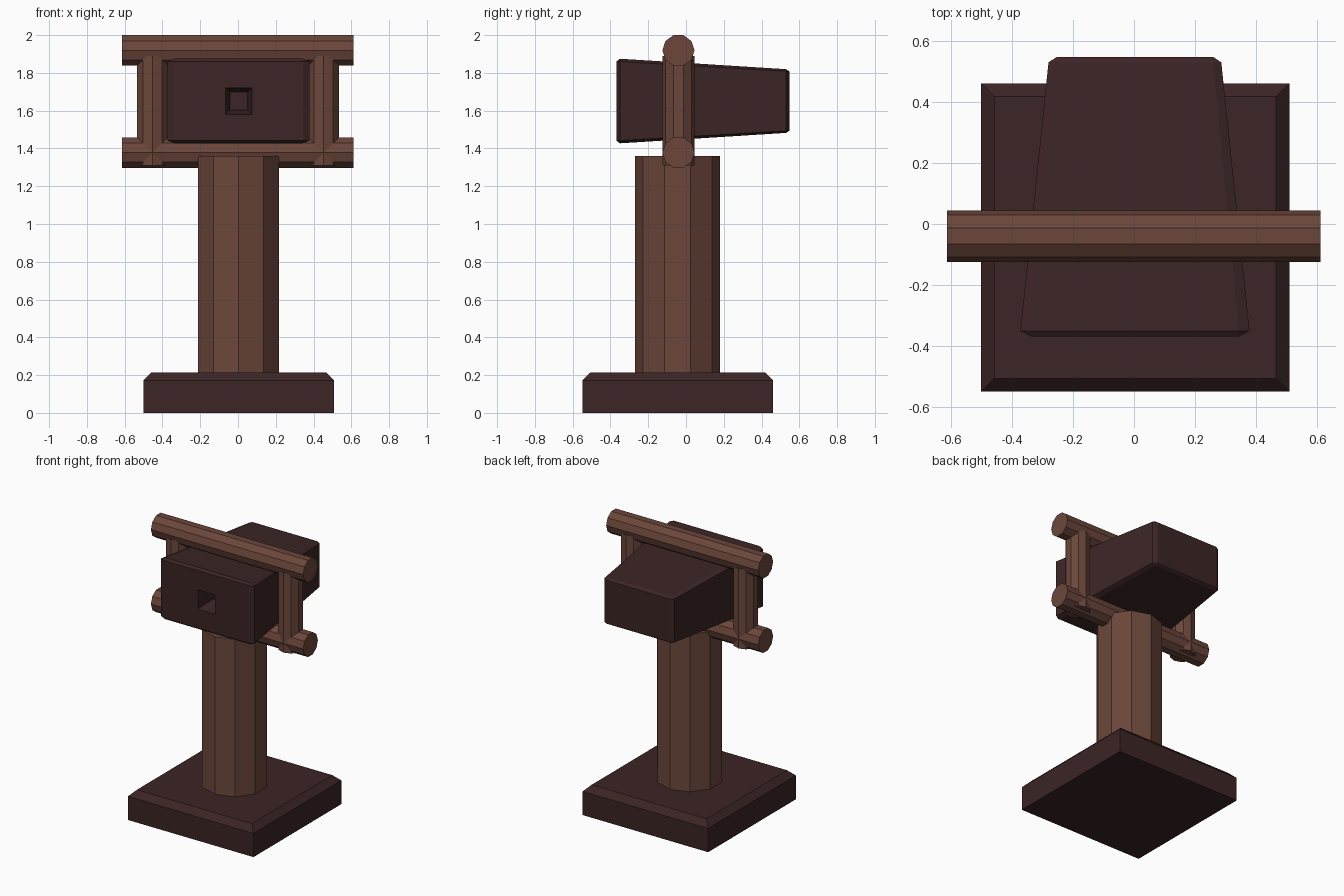
import bpy, bmesh, math
from mathutils import Matrix, Vector

if "Cube" in bpy.data.objects:
    bpy.data.objects.remove(bpy.data.objects["Cube"])


def material(name, rgb):
    m = bpy.data.materials.new(name)
    m.diffuse_color = (*rgb, 1)
    m.use_nodes = True
    m.node_tree.nodes["Principled BSDF"].inputs["Base Color"].default_value = m.diffuse_color
    return m


dark = material("dark_wood", (0.045, 0.018, 0.018))
brown = material("brown_wood", (0.147, 0.062, 0.043))


def finish(name, bm, mat):
    bmesh.ops.recalc_face_normals(bm, faces=bm.faces[:])
    me = bpy.data.meshes.new(name)
    bm.to_mesh(me)
    bm.free()
    me.materials.append(mat)
    ob = bpy.data.objects.new(name, me)
    bpy.context.collection.objects.link(ob)
    return ob


def pole(name, radius, start, end):
    """Ten-sided pole between two points, with a corner facing -y."""
    start, end = Vector(start), Vector(end)
    axis = (end - start).normalized()
    u = Vector((0, 1, 0))
    v = axis.cross(u)
    bm = bmesh.new()
    rings = []
    for p in (start, end):
        rings.append([bm.verts.new(p + radius * (u * math.cos(a) + v * math.sin(a)))
                      for a in (math.tau * i / 10 for i in range(10))])
    for i in range(10):
        j = (i + 1) % 10
        bm.faces.new((rings[0][i], rings[0][j], rings[1][j], rings[1][i]))
    bm.faces.new(rings[0])
    bm.faces.new(rings[1])
    return finish(name, bm, brown)


# Base slab with chamfered top edges
bm = bmesh.new()
bmesh.ops.create_cube(bm, size=1, matrix=Matrix.Translation((0.004, -0.044, 0.1075))
                      @ Matrix.Diagonal((1.01, 1.01, 0.215, 1)))
top_edges = [e for e in bm.edges if all(v.co.z > 0.1 for v in e.verts)]
bmesh.ops.bevel(bm, geom=top_edges, offset=0.043, segments=1, affect='EDGES')
finish("base", bm, dark)

# Central post
pole("post", 0.225, (0.003, -0.045, 0.2), (0.003, -0.045, 1.36))

# Frame: two crossbars and two uprights
for name, z in (("lower_crossbar", 1.378), ("upper_crossbar", 1.919)):
    pole(name, 0.085, (-0.613, -0.04, z), (0.611, -0.04, z))
for name, x in (("left_upright", -0.453), ("right_upright", 0.453)):
    pole(name, 0.085, (x, -0.04, 1.31), (x, -0.04, 1.89))

# Tapered head: bevel a squeezed box, then stretch and taper it
bm = bmesh.new()
bmesh.ops.create_cube(bm, size=1, matrix=Matrix.Diagonal((0.324, 0.76, 0.45, 1)))
bmesh.ops.bevel(bm, geom=bm.edges[:], offset=0.015, segments=1, affect='EDGES')
for v in bm.verts:
    t = v.co.y / 0.76 + 0.5
    k = 1 - 0.255 * t
    v.co = (0.003 + v.co.x * 0.755 / 0.324 * k, -0.368 + 0.916 * t, 1.651 + v.co.z * k)

# Square socket sunk into the front of the head
front = min(bm.faces, key=lambda f: f.calc_center_median().y)
for half, y in ((0.07, -0.368), (0.047, -0.22)):
    bmesh.ops.inset_individual(bm, faces=[front], thickness=0.01)
    for v in front.verts:
        v.co = (0.004 + math.copysign(half, v.co.x - 0.004), y,
                1.651 + math.copysign(half, v.co.z - 1.651))
finish("head", bm, dark)
